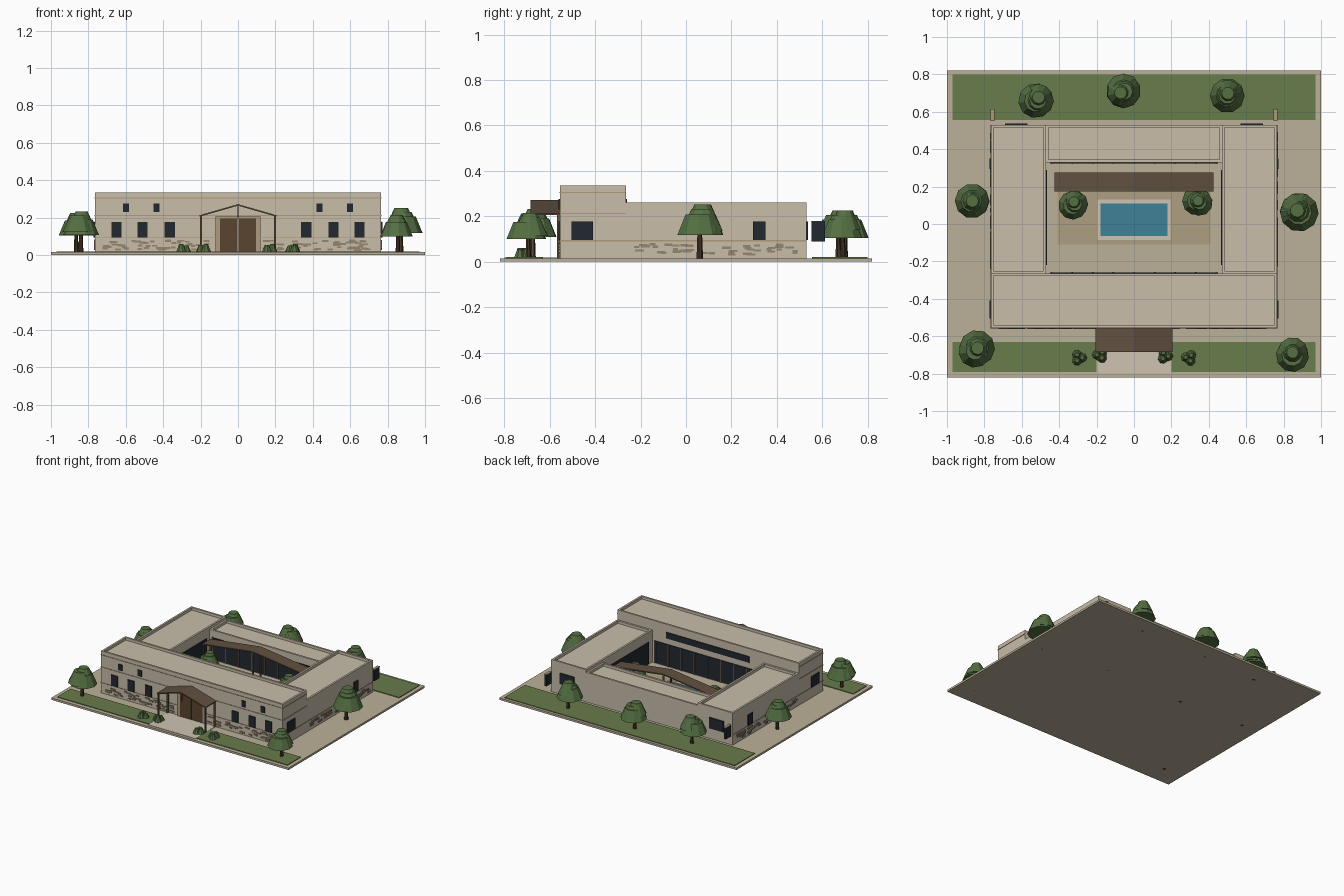
import bpy, bmesh, math, random
from mathutils import Matrix, Vector

if "Cube" in bpy.data.objects:
    bpy.data.objects.remove(bpy.data.objects["Cube"])

random.seed(4)
COL = dict(wall=(.58, .51, .40), trim=(.42, .33, .20), paving=(.50, .44, .32), path=(.62, .55, .45),
           terrace=(.42, .35, .22), grass=(.14, .20, .07), glass=(.016, .022, .03), wood=(.12, .08, .05),
           door=(.10, .06, .03), pool=(.05, .22, .31), leaf=(.09, .16, .055), bark=(.06, .035, .02),
           stone=(.30, .24, .16))
MATS = {}
for key, c in COL.items():
    MATS[key] = bpy.data.materials.new(key)
    MATS[key].diffuse_color = (*c, 1)


def finish(bm, name, mat):
    bmesh.ops.recalc_face_normals(bm, faces=bm.faces)
    me = bpy.data.meshes.new(name)
    bm.to_mesh(me)
    bm.free()
    me.materials.append(MATS[mat])
    ob = bpy.data.objects.new(name, me)
    bpy.context.collection.objects.link(ob)
    return ob


def add_box(bm, x0, x1, y0, y1, z0, z1):
    m = Matrix.Translation(((x0 + x1) / 2, (y0 + y1) / 2, (z0 + z1) / 2)) @ \
        Matrix.Diagonal((x1 - x0, y1 - y0, z1 - z0, 1))
    return bmesh.ops.create_cube(bm, size=1, matrix=m)["verts"]


def boxes(name, mat, items):
    bm = bmesh.new()
    for b in items:
        add_box(bm, *b)
    return finish(bm, name, mat)


def block(name, x0, x1, y0, y1, z1, rim=.02, drop=.02):
    """Building volume whose roof is sunk behind a parapet."""
    bm = bmesh.new()
    add_box(bm, x0, x1, y0, y1, .01, z1)
    top = max(bm.faces, key=lambda f: f.calc_center_median().z)
    bmesh.ops.inset_region(bm, faces=[top], thickness=rim)
    ext = bmesh.ops.extrude_discrete_faces(bm, faces=[top])["faces"][0]
    for v in ext.verts:
        v.co.z -= drop
    return finish(bm, name, "wall")


def gable(name, hx, y0, y1, eave, ridge, t=.008):
    """Thin gabled roof with its ridge running along y."""
    pts = [(-hx, eave - t), (0, ridge - t), (hx, eave - t), (hx, eave), (0, ridge), (-hx, eave)]
    bm = bmesh.new()
    a = [bm.verts.new((x, y0, z)) for x, z in pts]
    b = [bm.verts.new((x, y1, z)) for x, z in pts]
    for i in range(6):
        j = (i + 1) % 6
        bm.faces.new((a[i], a[j], b[j], b[i]))
    for s in (a, b):
        bm.faces.new((s[0], s[1], s[4], s[5]))
        bm.faces.new((s[1], s[2], s[3], s[4]))
    return finish(bm, name, "wood")


# ground
boxes("ground_slab", "paving", [(-1, 1, -.82, .82, 0, .015)])
boxes("lawn", "grass", [(-.97, -.2, -.79, -.63, .012, .02), (.2, .97, -.79, -.63, .012, .02),
                        (-.97, .97, .555, .80, .012, .02)])
boxes("entry_path", "path", [(-.2, .2, -.8, -.555, .012, .018)])
boxes("terrace", "terrace", [(-.41, .41, -.11, .17, .012, .018)])
boxes("pool_coping", "path", [(-.195, .195, -.085, -.065, .012, .025), (-.195, .195, .11, .13, .012, .025),
                              (-.195, -.18, -.065, .11, .012, .025), (.18, .195, -.065, .11, .012, .025)])
boxes("pool_water", "pool", [(-.18, .18, -.065, .11, .012, .021)])

# building volumes around the courtyard
block("front_block", -.765, .765, -.555, -.265, .335)
block("left_wing", -.765, -.47, -.265, .53, .26)
block("right_wing", .47, .765, -.265, .53, .26)
block("back_wing", -.47, .47, .33, .53, .24)

# horizontal trim bands
e = .768
bands = [(-e, e, -.558, -.553, z, z + .005) for z in (.09, .21, .302)]
for s in (-1, 1):
    x0, x1 = sorted((s * .762, s * e))
    bands += [(x0, x1, -.558, -.265, z, z + .005) for z in (.21, .302)]
    bands += [(x0, x1, -.558, .53, .09, .095)]
boxes("trim_bands", "trim", bands)

# windows, mirrored left and right
win, frames = [], []
for s in (-1, 1):
    for x in (.65, .51, .365):
        win.append((s * x - .027, s * x + .027, -.562, -.55, .095, .178))
    for x in (.6, .437):
        win.append((s * x - .016, s * x + .016, -.562, -.55, .23, .276))
    win.append((s * .63 - .06, s * .63 + .06, .525, .537, .095, .178))
    for y0, y1 in ((-.505, -.41), (.295, .35)):
        win.append((*sorted((s * .755, s * .772)), y0, y1, .095, .178))
    win.append((*sorted((s * .747, s * .764)), .552, .612, .09, .176))
    frames.append((*sorted((s * .745, s * .766)), .55, .614, .176, .18))
boxes("windows", "glass", win)
boxes("side_window_caps", "trim", frames)

# courtyard glazing and mullions
boxes("courtyard_glass", "glass", [(-.45, .45, -.268, -.259, .02, .185), (-.35, .35, -.268, -.259, .23, .276),
                                   (-.45, .45, .324, .333, .02, .185),
                                   (-.473, -.464, -.22, .29, .02, .185), (.464, .473, -.22, .29, .02, .185)])
mull = []
for i in range(9):
    x = -.44 + i * .11
    mull += [(x - .004, x + .004, -.262, -.256, .018, .188), (x - .004, x + .004, .321, .327, .018, .188)]
boxes("mullions", "wood", mull)

# scattered stone facing
stones = []
for s in (-1, 1):
    for _ in range(48):
        x, z = s * random.uniform(.14, .71), random.uniform(.025, .078)
        w = random.uniform(.011, .02)
        stones.append((x - w, x + w, -.561, -.55, z - .005, z + .005))
    for _ in range(42):
        y, z = random.uniform(-.23, .49), random.uniform(.03, .078)
        w = random.uniform(.011, .02)
        stones.append((*sorted((s * .76, s * .771)), y - w, y + w, z - .005, z + .005))
boxes("stone_facing", "stone", stones)

# entrance
boxes("door_frame", "trim", [(-.12, -.095, -.565, -.55, .015, .205), (.095, .12, -.565, -.55, .015, .205),
                             (-.12, .12, -.565, -.55, .195, .205)])
boxes("door", "door", [(-.095, -.002, -.563, -.55, .015, .195), (.002, .095, -.563, -.55, .015, .195)])
gable("porch_roof", .205, -.685, -.555, .213, .272)
boxes("porch_posts", "wood", [(x - .005, x + .005, y - .005, y + .005, .012, .208)
                              for x in (-.198, .198) for y in (-.675, -.563)])
boxes("porch_king_post", "wood", [(-.003, .003, -.68, -.674, .2, .266)])

# courtyard pergola
gable("pergola_roof", .425, .175, .275, .20, .255)
boxes("pergola_posts", "wood", [(x - .005, x + .005, y - .005, y + .005, .012, .196 if x else .248)
                                for x in (-.418, 0, .418) for y in (.182, .268)])


# planting
def cone(bm, x, y, z0, z1, r0, r1, n, spin=0.):
    m = Matrix.Translation((x, y, (z0 + z1) / 2)) @ Matrix.Rotation(spin, 4, 'Z')
    bmesh.ops.create_cone(bm, cap_ends=True, segments=n, radius1=r0, radius2=r1, depth=z1 - z0, matrix=m)


def tree(i, x, y, r):
    k = r / .1
    bm = bmesh.new()
    cone(bm, x, y, 0, .13 * k, .014 * k, .009 * k, 7)
    finish(bm, f"tree_trunk_{i}", "bark")
    bm = bmesh.new()
    for z0, z1, r0, r1 in ((.105, .185, .093, .06), (.12, .205, .085, .045), (.14, .225, .072, .033)):
        a = random.uniform(0, 6.3)
        d = .012 * k
        cone(bm, x + d * math.cos(a), y + d * math.sin(a), z0 * k, z1 * k, r0 * k, r1 * k, 10, a)
    finish(bm, f"tree_crown_{i}", "leaf")


for i, t in enumerate([(-.52, .67, .1), (-.06, .70, .1), (.51, .69, .1), (-.865, .135, .1), (.87, .06, .112),
                       (-.84, -.675, .103), (.855, -.695, .095), (-.325, .11, .083), (.34, .115, .083)]):
    tree(i, *t)

for i, (x, y) in enumerate([(-.295, -.715), (-.18, -.70), (.165, -.705), (.295, -.715)]):
    bm = bmesh.new()
    for j in range(3):
        a = j * 2.1 + i
        cone(bm, x + .018 * math.cos(a), y + .018 * math.sin(a), .015, .05 + .005 * j, .028, .011, 8, a)
    finish(bm, f"bush_{i}", "leaf")

for m in bpy.data.materials:
    if m.users and not m.is_grease_pencil:
        m.use_nodes = True
        m.node_tree.nodes["Principled BSDF"].inputs["Base Color"].default_value = m.diffuse_color
